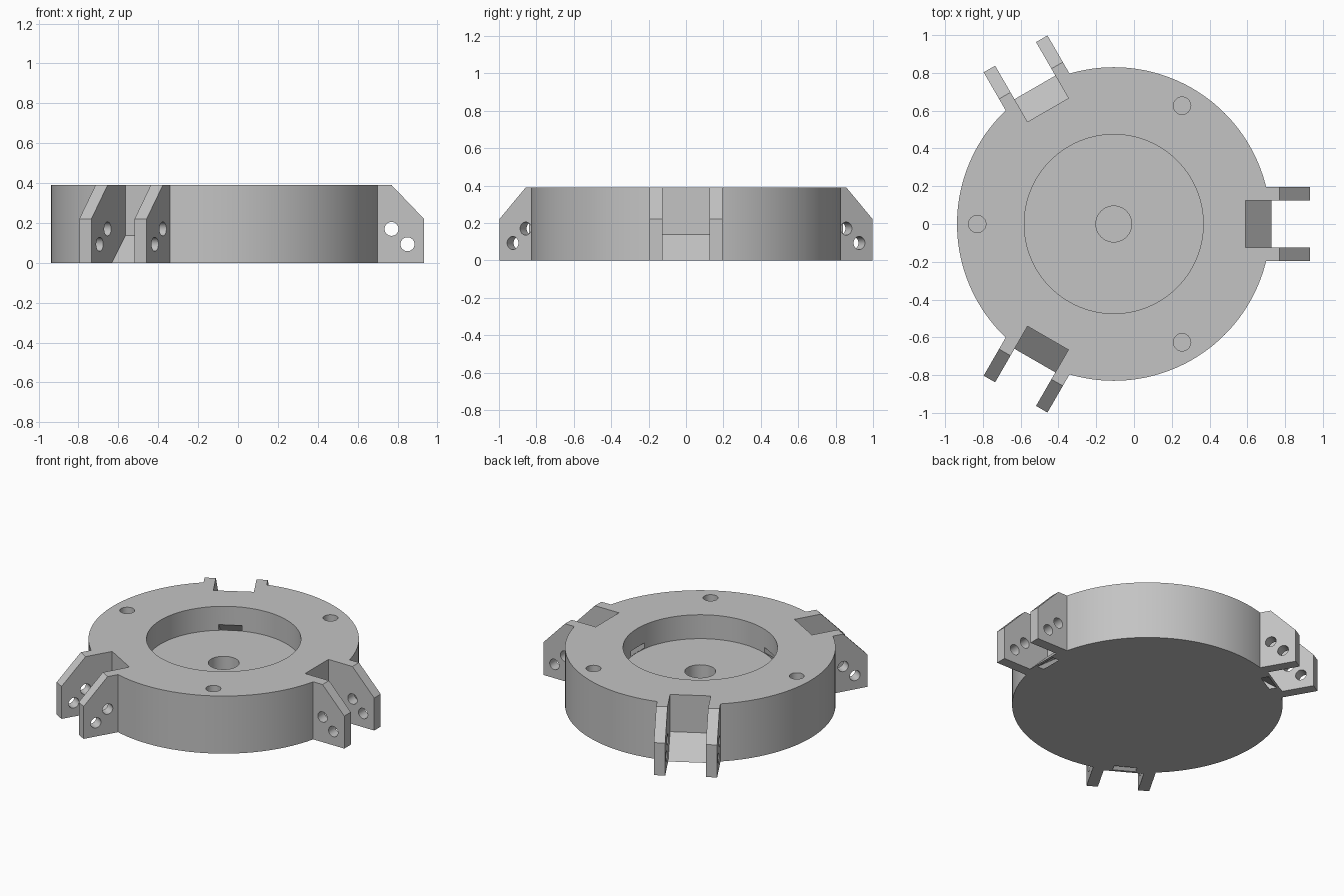
import bpy, bmesh, math
from mathutils import Matrix, Vector

if "Cube" in bpy.data.objects:
    bpy.data.objects.remove(bpy.data.objects["Cube"], do_unlink=True)

CENTRE = Vector((-0.107, 0, 0))
HEIGHT, RADIUS = 0.39, 0.83

grey = bpy.data.materials.new("plain_grey")
grey.use_nodes = True
grey.diffuse_color = (0.55, 0.55, 0.55, 1)
grey.node_tree.nodes["Principled BSDF"].inputs["Base Color"].default_value = (0.55, 0.55, 0.55, 1)


def add_object(name, bm, matrix):
    bmesh.ops.recalc_face_normals(bm, faces=bm.faces)
    bm.transform(matrix)
    mesh = bpy.data.meshes.new(name)
    bm.to_mesh(mesh)
    bm.free()
    mesh.materials.append(grey)
    obj = bpy.data.objects.new(name, mesh)
    bpy.context.collection.objects.link(obj)
    return obj


def cylinder(name, radius, z0, z1, pos=(0, 0), segments=48):
    bm = bmesh.new()
    bmesh.ops.create_cone(bm, cap_ends=True, segments=segments, radius1=radius,
                          radius2=radius, depth=z1 - z0)
    spot = CENTRE + Vector((pos[0], pos[1], (z0 + z1) / 2))
    return add_object(name, bm, Matrix.Translation(spot))


def placed(angle):
    return Matrix.Translation(CENTRE) @ Matrix.Rotation(math.radians(angle), 4, 'Z')


def extrusion(name, profile, half_width, angle):
    """Radial (r, z) profile extruded sideways and turned about the disc axis."""
    bm = bmesh.new()
    face = bm.faces.new([bm.verts.new((r, -half_width, z)) for r, z in profile])
    side = bmesh.ops.extrude_face_region(bm, geom=[face])["geom"]
    verts = [v for v in side if isinstance(v, bmesh.types.BMVert)]
    bmesh.ops.translate(bm, verts=verts, vec=(0, 2 * half_width, 0))
    return add_object(name, bm, placed(angle))


def combine(target, tool, operation):
    mod = target.modifiers.new("combine", 'BOOLEAN')
    mod.operation, mod.solver, mod.object = operation, 'EXACT', tool
    bpy.context.view_layer.objects.active = target
    bpy.ops.object.modifier_apply(modifier=mod.name)
    bpy.data.objects.remove(tool, do_unlink=True)


# Round body with its wide recess, blind centre bore and screw holes
body = cylinder("round_base", RADIUS, 0, HEIGHT, segments=144)
brackets = (0, 120, 240)

# Solid bracket blocks with a chamfered outer top
block = [(0.65, 0), (1.04, 0), (1.04, 0.22), (0.877, HEIGHT), (0.65, HEIGHT)]
for angle in brackets:
    combine(body, extrusion("bracket_block", block, 0.195, angle), 'UNION')

combine(body, cylinder("recess", 0.474, 0.228, 0.6, segments=96), 'DIFFERENCE')
combine(body, cylinder("centre_bore", 0.095, 0.06, 0.3), 'DIFFERENCE')

# Notch leaves two lugs and a ramp; sloping slot runs from recess to underside
notch = [(0.697, 0.138), (0.697, 0.6), (1.2, 0.6), (1.2, -0.1), (0.935, -0.1)]
slot = [(0.41, 0.278), (0.41, 0.312), (0.885, -0.05), (0.835, -0.05)]
slot = [(0.44, 0.255), (0.44, 0.289), (0.885, -0.05), (0.835, -0.05)]
for angle in brackets:
    combine(body, extrusion("notch", notch, 0.125, angle), 'DIFFERENCE')
    combine(body, extrusion("slot", slot, 0.072, angle), 'DIFFERENCE')
    # Pin holes through both lugs
    for r, z in ((0.877, 0.17), (0.957, 0.093)):
        bm = bmesh.new()
        bmesh.ops.create_cone(bm, cap_ends=True, segments=32, radius1=0.035,
                              radius2=0.035, depth=0.6)
        local = Matrix.Translation((r, 0, z)) @ Matrix.Rotation(math.pi / 2, 4, 'X')
        combine(body, add_object("pin_hole", bm, placed(angle) @ local), 'DIFFERENCE')
    # Screw hole opposite each bracket
    a = math.radians(angle + 180)
    spot = (0.723 * math.cos(a), 0.723 * math.sin(a))
    combine(body, cylinder("screw_hole", 0.046, 0.15, 0.6, spot, 32), 'DIFFERENCE')

# Smooth round walls, crisp edges
bpy.ops.object.select_all(action='DESELECT')
body.select_set(True)
bpy.context.view_layer.objects.active = body
bpy.ops.object.shade_smooth_by_angle(angle=math.radians(25))
